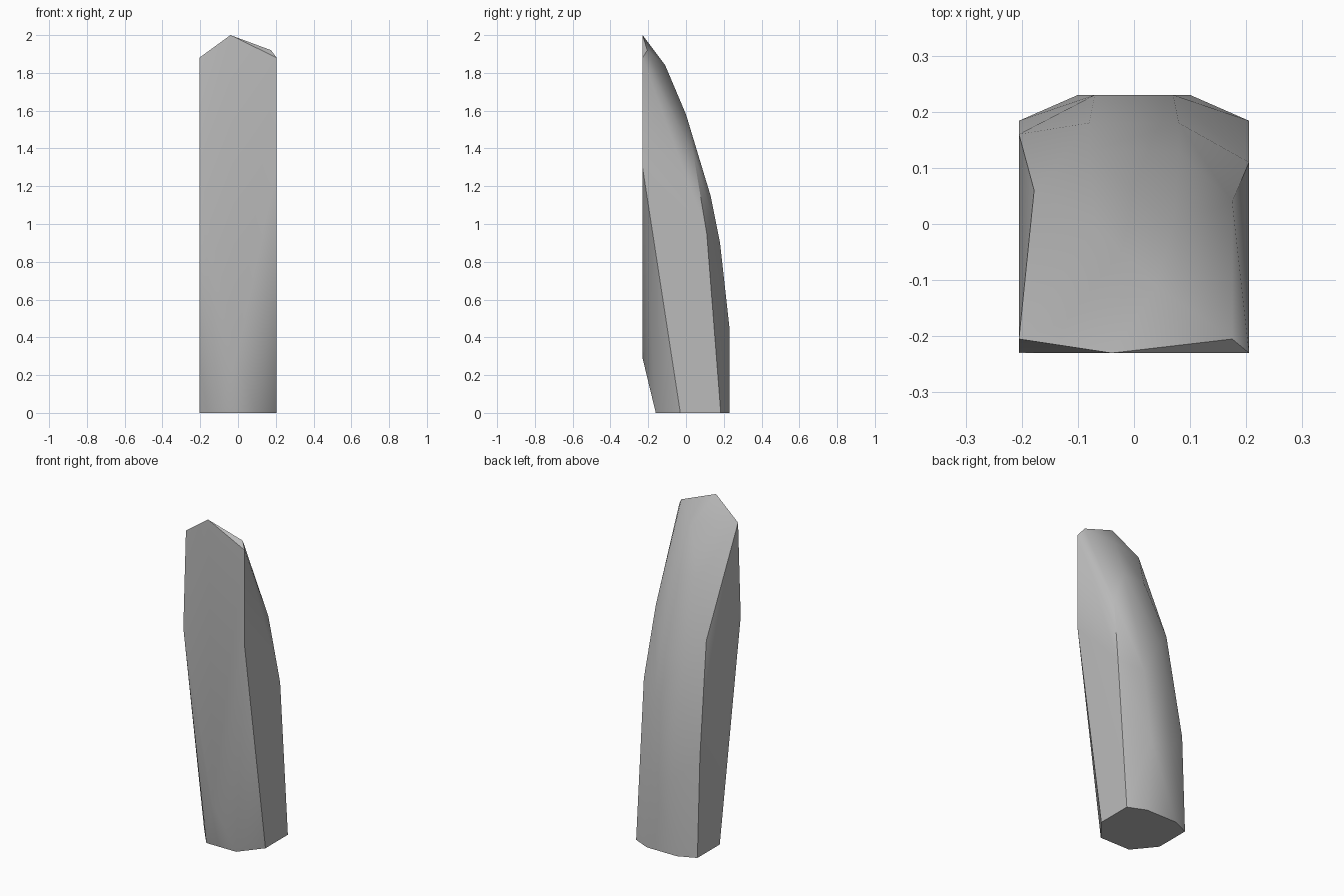
import bpy, bmesh, math

cube = bpy.data.objects.get("Cube")
if cube:
    bpy.data.objects.remove(cube, do_unlink=True)

# Plain grey stone
stone = bpy.data.materials.new("grey_stone")
stone.use_nodes = True
GREY = (0.5, 0.5, 0.5, 1)
stone.diffuse_color = GREY
stone.node_tree.nodes["Principled BSDF"].inputs["Base Color"].default_value = GREY


def mirrored(points):
    """Points given on the left side, repeated on the right."""
    return [(s * x, y, z) for x, y, z in points for s in (1, -1)]


# Eight-sided foot
foot = mirrored([(.1, .23, 0), (.205, .184, 0), (.205, -.03, 0), (.1, -.16, 0)])

# Flat front with cut-back lower corners
front = mirrored([(.205, -.23, 1.3)]) + [(-.01, -.23, .29)]

# Chipped tip
tip = [(-.04, -.23, 2), (.205, -.23, 1.88), (.175, -.205, 1.92), (-.205, -.205, 1.88)]

# Uneven side shoulders
shoulders = [(.175, .04, 1.37), (.205, .11, .95), (-.178, .06, 1.26), (-.205, .16, .6)]

# Curved back
back = [(.04, -.11, 1.84)] + mirrored(
    [(.07, 0, 1.58), (.08, .13, 1.15), (.08, .18, .9), (.07, .23, .45)])

# Wrap the corners in one faceted shell
bm = bmesh.new()
for p in foot + front + tip + shoulders + back:
    bm.verts.new(p)
hull = bmesh.ops.convex_hull(bm, input=bm.verts[:])
inner = {g for g in hull["geom_interior"] if isinstance(g, bmesh.types.BMVert)}
bmesh.ops.delete(bm, geom=list(inner), context='VERTS')
bmesh.ops.dissolve_limit(bm, angle_limit=math.radians(0.5),
                         verts=bm.verts[:], edges=bm.edges[:])
bmesh.ops.recalc_face_normals(bm, faces=bm.faces[:])

mesh = bpy.data.meshes.new("stone_shard")
bm.to_mesh(mesh)
bm.free()
mesh.materials.append(stone)
shard = bpy.data.objects.new("stone_shard", mesh)
bpy.context.collection.objects.link(shard)

# Soft shading across shallow facets, crisp along the main edges
bpy.ops.object.select_all(action='DESELECT')
shard.select_set(True)
bpy.context.view_layer.objects.active = shard
bpy.ops.object.shade_smooth_by_angle(angle=math.radians(30))
